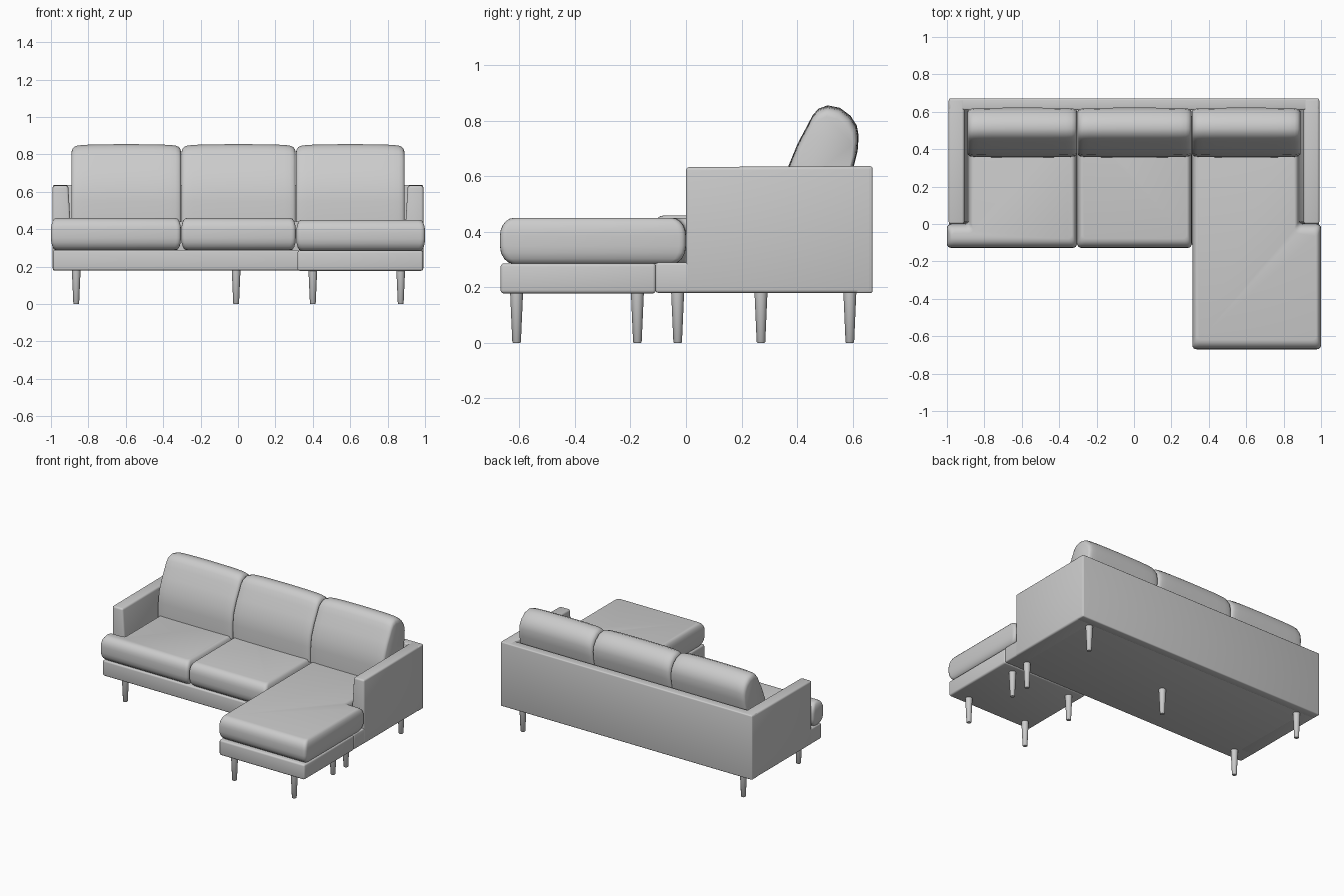
import bpy, bmesh, math
from mathutils import Vector

if "Cube" in bpy.data.objects:
    bpy.data.objects.remove(bpy.data.objects["Cube"])

fabric = bpy.data.materials.new("light grey")
fabric.diffuse_color = (0.6, 0.6, 0.6, 1)
fabric.use_nodes = True
fabric.node_tree.nodes["Principled BSDF"].inputs["Base Color"].default_value = fabric.diffuse_color


def finish(bm, name):
    bmesh.ops.recalc_face_normals(bm, faces=bm.faces)
    me = bpy.data.meshes.new(name)
    bm.to_mesh(me)
    bm.free()
    me.materials.append(fabric)
    ob = bpy.data.objects.new(name, me)
    bpy.context.collection.objects.link(ob)
    bpy.ops.object.select_all(action='DESELECT')
    ob.select_set(True)
    bpy.context.view_layer.objects.active = ob
    bpy.ops.object.shade_smooth_by_angle(angle=math.radians(40))
    return ob


def loft(name, rings):
    """Skin a stack of equal-length closed rings and cap both ends."""
    bm = bmesh.new()
    vs = [[bm.verts.new(p) for p in ring] for ring in rings]
    n = len(vs[0])
    for a, b in zip(vs, vs[1:]):
        for i in range(n):
            j = (i + 1) % n
            bm.faces.new((a[i], a[j], b[j], b[i]))
    bm.faces.new(vs[0][::-1])
    bm.faces.new(vs[-1])
    return finish(bm, name)


def block(name, x, y, z, bevel=0.01, shape=None):
    """Bevelled box between the given ranges; shape can move single corners."""
    bm = bmesh.new()
    bmesh.ops.create_cube(bm, size=1)
    for v in bm.verts:
        v.co = [r[0] if c < 0 else r[1] for c, r in zip(v.co, (x, y, z))]
        if shape:
            shape(v.co)
    bmesh.ops.bevel(bm, geom=bm.edges[:], offset=bevel, segments=3,
                    profile=0.5, affect='EDGES')
    return finish(bm, name)


def outline(poly, dx, dy, r):
    """Inset a right-angled counter-clockwise outline and round its corners."""
    n = len(poly)
    pts = []
    for i in range(n):
        p = Vector(poly[i])
        for q0, q1 in ((poly[i - 1], poly[i]), (poly[i], poly[(i + 1) % n])):
            d = (Vector(q1) - Vector(q0)).normalized()
            p += Vector((-d.y * dx, d.x * dy))
        pts.append(p)
    out = []
    for i in range(n):
        a, b, c = pts[i - 1], pts[i], pts[(i + 1) % n]
        k = min(r, (a - b).length * 0.45, (c - b).length * 0.45)
        s, e = b + (a - b).normalized() * k, b + (c - b).normalized() * k
        for t in range(5):
            f = t / 4
            out.append(s * (1 - f) ** 2 + b * 2 * f * (1 - f) + e * f * f)
    return out


def seat_cushion(name, poly, z0, z1):
    """Pillow-edged cushion: wide in the middle height, drawn in at top and bottom."""
    rings = []
    mid_low, mid_high = z0 + 0.065, z1 - 0.065
    steps = [(1 - math.cos(a), mid_low - (mid_low - z0) * math.sin(a))
             for a in (math.radians(d) for d in (90, 68, 45, 22, 0))]
    steps += [(1 - math.cos(a), mid_high + (z1 - mid_high) * math.sin(a))
              for a in (math.radians(d) for d in (0, 18, 36, 54, 72, 90))]
    for f, z in steps:
        rings.append([(p.x, p.y, z) for p in outline(poly, 0.026 * f, 0.05 * f, 0.025)])
    return loft(name, rings)


# Frame: seat base, chaise base, back panel and tapered arms
block("seat_base", (-0.989, 0.989), (-0.11, 0.66), (0.18, 0.29))
block("chaise_base", (0.318, 0.99), (-0.668, -0.108), (0.178, 0.286), 0.012)
block("back_panel", (-0.99, 0.99), (0.61, 0.672), (0.179, 0.636), 0.008)
for side, label in ((-1, "left"), (1, "right")):
    def taper(co):
        if abs(co.x) < 0.95 and co.z > 0.4:
            co.x = side * 0.908
        if co.z > 0.4 and co.y < 0.1:
            co.z -= 0.004
    block(label + "_arm", sorted((side * 0.88, side * 0.991)), (0.0, 0.671),
          (0.1795, 0.637), 0.012, taper)

# Seat cushions: the outer ones wrap round the arm fronts
seat_cushion("left_seat_cushion",
             [(-1, -0.128), (-0.305, -0.128), (-0.305, 0.6), (-0.885, 0.6),
              (-0.885, 0), (-1, 0)], 0.288, 0.459)
seat_cushion("middle_seat_cushion",
             [(-0.303, -0.128), (0.309, -0.128), (0.309, 0.6), (-0.303, 0.6)],
             0.288, 0.459)
seat_cushion("chaise_cushion",
             [(0.312, -0.67), (1, -0.67), (1, 0), (0.885, 0),
              (0.885, 0.6), (0.312, 0.6)], 0.284, 0.45)

# Back cushions: leaning side profile swept along x with softened ends
profile = [(0.356, 0.44), (0.357, 0.55), (0.368, 0.635), (0.403, 0.72),
           (0.438, 0.785), (0.456, 0.82), (0.478, 0.844), (0.51, 0.855),
           (0.555, 0.846), (0.592, 0.818), (0.615, 0.783), (0.622, 0.745),
           (0.618, 0.69), (0.6, 0.62), (0.56, 0.44)]
ends = [(0.0, 0.86), (0.005, 0.915), (0.014, 0.95), (0.03, 0.972),
        (0.06, 0.985), (0.13, 0.995)]
for label, x0, x1 in (("left", -0.89, -0.304), ("middle", -0.302, 0.308),
                      ("right", 0.31, 0.89)):
    stations = [(x0 + d, s) for d, s in ends] + [((x0 + x1) / 2, 1)]
    stations += [(x1 - d, s) for d, s in reversed(ends)]
    loft(label + "_back_cushion",
         [[(x, 0.48 + (y - 0.48) * s, 0.44 + (z - 0.44) * (0.3 + 0.7 * s))
           for y, z in profile] for x, s in stations])

# Tapered round legs
legs = [(-0.865, -0.03), (0.87, -0.03), (-0.865, 0.59), (0.87, 0.59), (-0.01, 0.27)]
legs += [(x, y) for x in (0.4, 0.87) for y in (-0.61, -0.175)]
for i, (x, y) in enumerate(legs):
    loft("leg_%d" % (i + 1),
         [[(x + r * math.cos(k * math.tau / 20), y + r * math.sin(k * math.tau / 20), z)
           for k in range(20)]
          for z, r in ((0, 0.013), (0.003, 0.0155), (0.185, 0.0235))])
